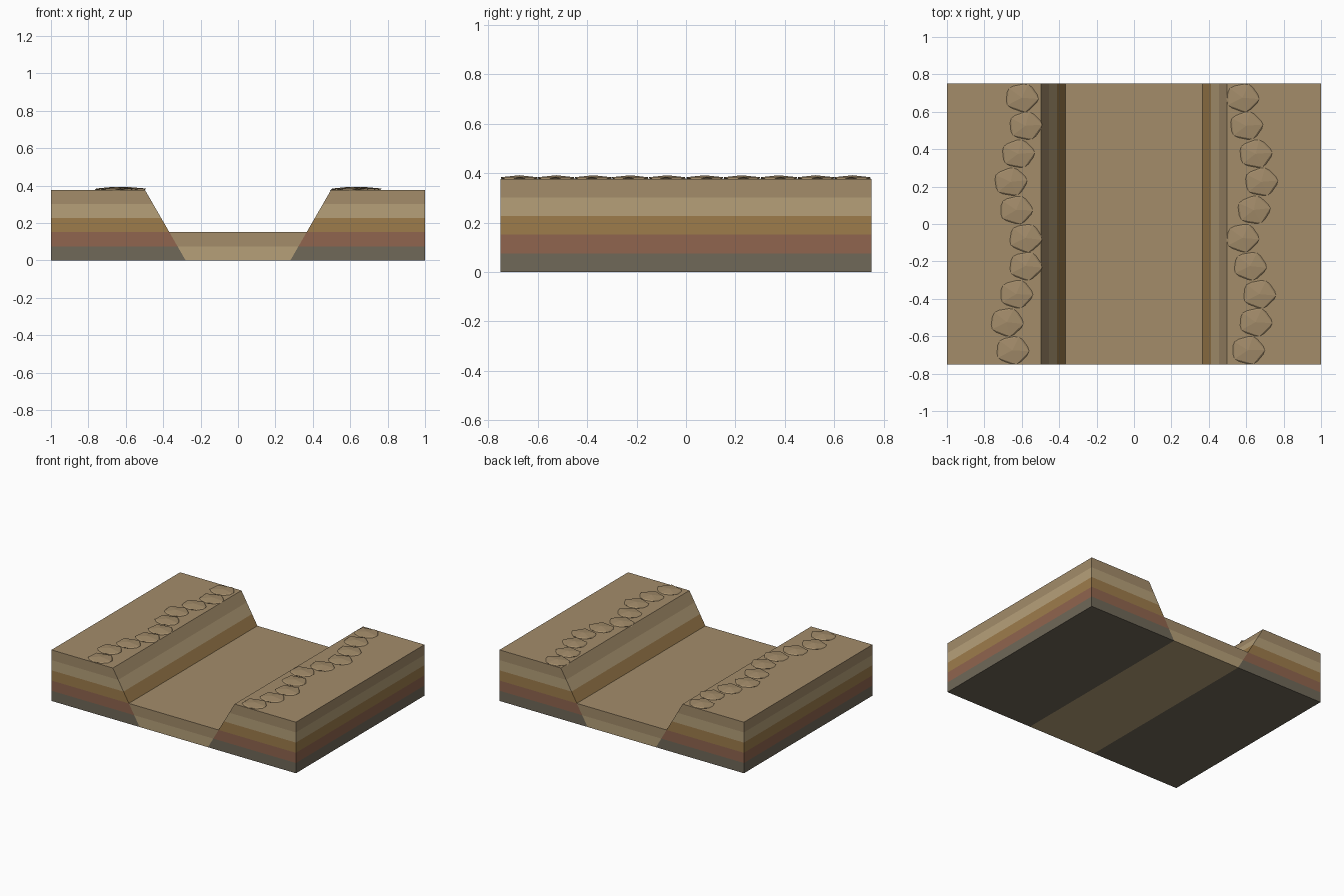
import bpy, bmesh, random
from mathutils import Matrix

if "Cube" in bpy.data.objects:
    bpy.data.objects.remove(bpy.data.objects["Cube"])

random.seed(4)
H = 0.0755            # layer thickness
D = 0.751             # half depth
TOP = 5 * H


def material(name, rgb):
    m = bpy.data.materials.new(name)
    lin = [(c / 255 / 12.92) if c < 10 else ((c / 255 + 0.055) / 1.055) ** 2.4 for c in rgb]
    m.diffuse_color = (*lin, 1)
    m.use_nodes = True
    m.node_tree.nodes["Principled BSDF"].inputs["Base Color"].default_value = m.diffuse_color
    return m


# strata from bottom to top
STRATA = [("shale", material("shale", (112, 104, 88))),
          ("red_clay", material("red_clay", (144, 101, 78))),
          ("ochre_sand", material("ochre_sand", (157, 124, 75))),
          ("pale_sand", material("pale_sand", (182, 160, 121))),
          ("topsoil", material("topsoil", (163, 140, 106)))]


def finish(name, bm, mat):
    bmesh.ops.recalc_face_normals(bm, faces=bm.faces)
    me = bpy.data.meshes.new(name)
    bm.to_mesh(me)
    bm.free()
    me.materials.append(mat)
    ob = bpy.data.objects.new(name, me)
    bpy.context.collection.objects.link(ob)


def prism(name, profile, mat):
    """Extrude an x-z profile along the full depth."""
    bm = bmesh.new()
    face = bm.faces.new([bm.verts.new((x, -D, z)) for x, z in profile])
    ext = bmesh.ops.extrude_face_region(bm, geom=[face])["geom"]
    bmesh.ops.translate(bm, vec=(0, 2 * D, 0),
                        verts=[v for v in ext if isinstance(v, bmesh.types.BMVert)])
    finish(name, bm, mat)


def fault(z):
    """Half-width of the valley at height z."""
    return 0.28 + 0.218 * z / TOP


# raised blocks either side of the faults
for side, s in (("left", -1), ("right", 1)):
    for i, (layer, mat) in enumerate(STRATA):
        a, b = i * H, (i + 1) * H
        prism(f"{side}_block_{layer}",
              [(s, a), (s, b), (s * fault(b), b), (s * fault(a), a)], mat)

# sunken middle block, dropped by three layers
for i, (layer, mat) in enumerate(STRATA[3:]):
    a, b = i * H, (i + 1) * H
    prism(f"dropped_block_{layer}",
          [(-fault(a), a), (fault(a), a), (fault(b), b), (-fault(b), b)], mat)

# flattened boulders winding along each rim
RIMS = {"left": [-.65, -.68, -.63, -.58, -.58, -.63, -.66, -.62, -.58, -.60],
        "right": [.61, .65, .67, .62, .58, .64, .68, .65, .60, .58]}
for side, xs in RIMS.items():
    bm = bmesh.new()
    for i, x in enumerate(xs):
        turn = random.uniform(-0.15, 0.15)
        m = (Matrix.Translation((x, -0.675 + 0.15 * i, TOP))
             @ Matrix.Diagonal((0.1, 0.086, 0.0145, 1)) @ Matrix.Rotation(turn, 4, 'Z'))
        bmesh.ops.create_icosphere(bm, subdivisions=1, radius=1, matrix=m)
    finish(f"{side}_rim_boulders", bm, STRATA[4][1])
